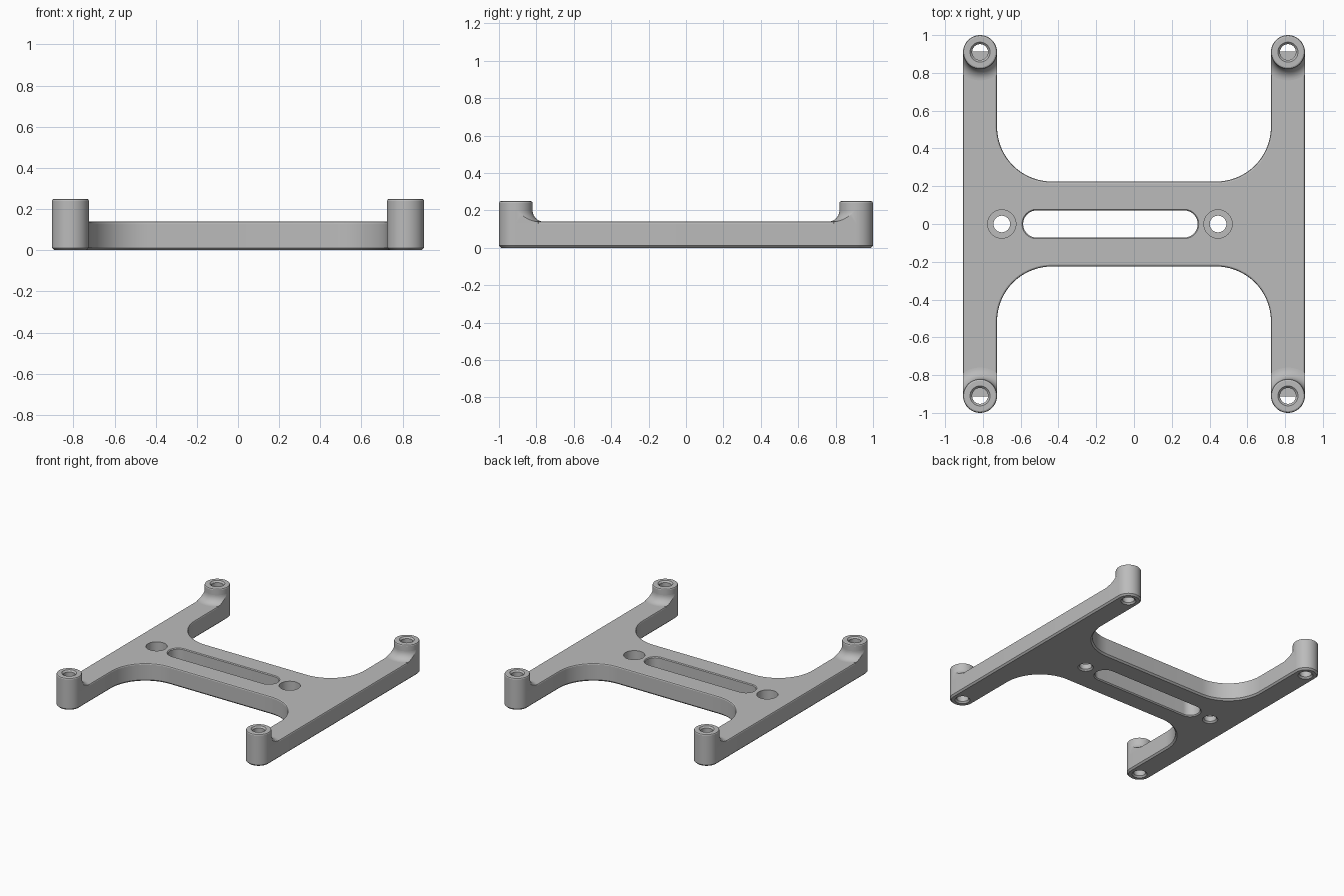
import bpy
import bmesh
from math import sin, cos, pi, sqrt

if "Cube" in bpy.data.objects:
    bpy.data.objects.remove(bpy.data.objects["Cube"], do_unlink=True)

# Main dimensions
PLATE, POST = 0.14, 0.25            # heights of the plate and the posts
PX, PY, PR = 0.815, 0.91, 0.09      # post centre and radius
BAR, FILLET = 0.225, 0.29           # half width of the bar, inner corner radius
COVE = 0.06                         # fillet between post and arm
CHAMFER, ROUND = 0.012, 0.01

grey = bpy.data.materials.new("satin grey")
grey.use_nodes = True
grey.diffuse_color = (0.5, 0.5, 0.5, 1)
grey.node_tree.nodes["Principled BSDF"].inputs["Base Color"].default_value = (0.5, 0.5, 0.5, 1)


def loft(bm, rings, cap=True, loop=False):
    """Skin a list of equal rings of points."""
    rows = [[bm.verts.new(p) for p in ring] for ring in rings]
    n = len(rows[0])
    pairs = list(zip(rows, rows[1:])) + ([(rows[-1], rows[0])] if loop else [])
    for a, b in pairs:
        for i in range(n):
            j = (i + 1) % n
            bm.faces.new((a[i], a[j], b[j], b[i]))
    if cap and not loop:
        bm.faces.new(rows[0])
        bm.faces.new(rows[-1])


def finish(name, bm):
    bmesh.ops.recalc_face_normals(bm, faces=bm.faces)
    mesh = bpy.data.meshes.new(name)
    bm.to_mesh(mesh)
    bm.free()
    mesh.materials.append(grey)
    obj = bpy.data.objects.new(name, mesh)
    bpy.context.collection.objects.link(obj)
    return obj


def activate(obj):
    bpy.ops.object.select_all(action='DESELECT')
    obj.select_set(True)
    bpy.context.view_layer.objects.active = obj


def smooth(obj):
    activate(obj)
    bpy.ops.object.shade_smooth_by_angle(angle=pi / 9)


def arc(cx, cy, r, start, end, steps):
    return [(cx + r * cos(start + (end - start) * i / steps),
             cy + r * sin(start + (end - start) * i / steps)) for i in range(steps + 1)]


def circle(cx, cy, r, z, n=48):
    return [(x, y, z) for x, y in arc(cx, cy, r, 0, 2 * pi, n)[:-1]]


def outline(inset, z):
    """H-shaped outline, shrunk by inset."""
    quarter = arc(PX, PY, PR - inset, 0, pi, 24)
    quarter += arc(PX - PR - FILLET, BAR + FILLET, FILLET + inset, 0, -pi / 2, 18)
    half = quarter + [(-x, y) for x, y in reversed(quarter)]
    full = half + [(x, -y) for x, y in reversed(half)]
    return [(x, y, z) for x, y in full]


def slot(r, z, left=-0.515, right=0.265):
    pts = arc(right, 0, r, -pi / 2, pi / 2, 20) + arc(left, 0, r, pi / 2, 3 * pi / 2, 20)
    return [(x, y, z) for x, y in pts]


# H-shaped plate with chamfered bottom and rounded top edge
bm = bmesh.new()
loft(bm, [outline(CHAMFER, 0), outline(0, CHAMFER), outline(0, PLATE - ROUND),
          outline(0.003, PLATE - 0.003), outline(ROUND, PLATE)])
plate = finish("frame_plate", bm)

# Cutter: slot, two counterbored holes and room for the posts' bores
bm = bmesh.new()
loft(bm, [slot(0.09, -0.01), slot(0.072, 0.008), slot(0.072, PLATE - 0.006),
          slot(0.088, PLATE + 0.01)])
for x in (-0.7, 0.445):
    steps = [(0.065, -0.01), (0.044, 0.011), (0.044, 0.05), (0.075, 0.05), (0.075, 0.2)]
    loft(bm, [circle(x, 0, r, z) for r, z in steps])
for sx in (-1, 1):
    for sy in (-1, 1):
        loft(bm, [circle(sx * PX, sy * PY, 0.06, z) for z in (-0.05, 0.2)])
cutter = finish("hole_cutter", bm)
cutter.hide_render = True

activate(plate)
cut = plate.modifiers.new("holes", 'BOOLEAN')
cut.operation = 'DIFFERENCE'
cut.solver = 'EXACT'
cut.object = cutter
bpy.ops.object.modifier_apply(modifier=cut.name)
bpy.data.objects.remove(cutter, do_unlink=True)
smooth(plate)

# Bored corner posts, each with a cove blending it into its arm
post_profile = [(PR - CHAMFER, 0), (PR, CHAMFER), (PR, POST - ROUND),
                (PR - 0.003, POST - 0.003), (PR - ROUND, POST),
                (0.053, POST), (0.042, POST - CHAMFER), (0.042, CHAMFER), (0.053, 0)]
for sx, side in ((-1, "right"), (1, "left")):
    for sy, end in ((-1, "front"), (1, "back")):
        bm = bmesh.new()
        loft(bm, [circle(sx * PX, sy * PY, r, z) for r, z in post_profile], loop=True)
        smooth(finish(f"{end}_{side}_post", bm))

        bm = bmesh.new()
        columns = []
        for i in range(25):
            x = -PR * cos(pi * i / 24)
            section = [(-0.002, PLATE - ROUND), (-0.002, PLATE + COVE)]
            for k in range(11):
                a = pi / 2 * k / 10
                r = PR + COVE - COVE * cos(a)
                section.append((sqrt(max(r * r - x * x, 0)), PLATE + COVE - COVE * sin(a)))
            section.append((section[-1][0], PLATE - ROUND))
            columns.append([(sx * PX + x, sy * (PY - d), z) for d, z in section])
        loft(bm, columns)
        smooth(finish(f"{end}_{side}_cove", bm))
